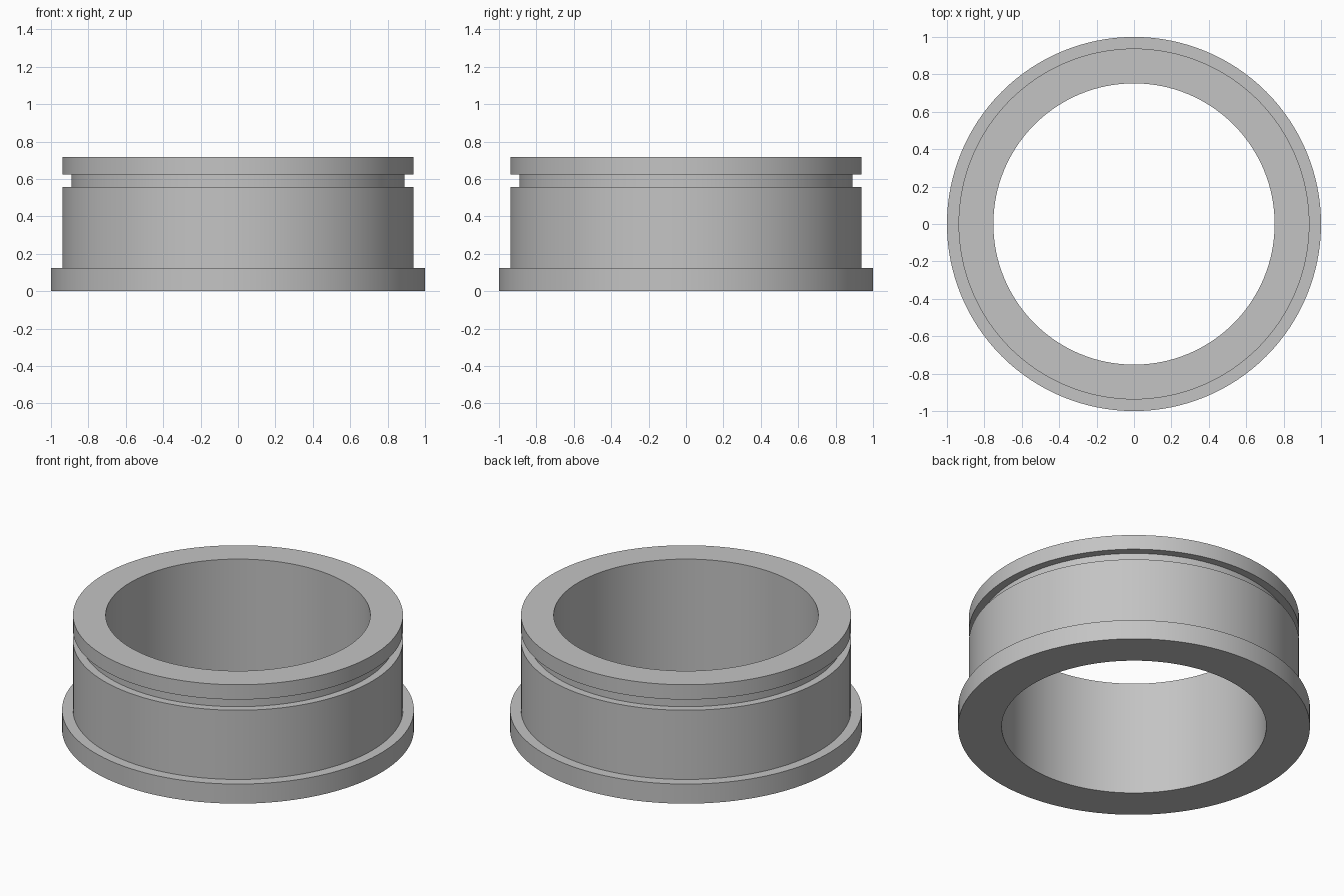
import bpy
import bmesh
from math import radians, tau
from mathutils import Matrix

cube = bpy.data.objects.get("Cube")
if cube:
    bpy.data.objects.remove(cube, do_unlink=True)

# Plain grey material
grey = bpy.data.materials.new("plain_grey")
grey.use_nodes = True
colour = (0.55, 0.55, 0.55, 1)
grey.diffuse_color = colour
grey.node_tree.nodes["Principled BSDF"].inputs["Base Color"].default_value = colour


def lathe(name, profile, segments=128):
    """Revolve a closed (radius, height) profile around the z axis."""
    bm = bmesh.new()
    rings = []
    for i in range(segments):
        turn = Matrix.Rotation(tau * i / segments, 3, "Z")
        rings.append([bm.verts.new(turn @ bm_point) for bm_point in
                      (Matrix.Identity(3) @ p for p in profile)])
    for i, ring in enumerate(rings):
        following = rings[(i + 1) % segments]
        for j in range(len(profile)):
            k = (j + 1) % len(profile)
            bm.faces.new((ring[j], following[j], following[k], ring[k]))
    bmesh.ops.recalc_face_normals(bm, faces=bm.faces)
    mesh = bpy.data.meshes.new(name)
    bm.to_mesh(mesh)
    bm.free()
    mesh.materials.append(grey)
    obj = bpy.data.objects.new(name, mesh)
    bpy.context.collection.objects.link(obj)
    bpy.ops.object.select_all(action="DESELECT")
    obj.select_set(True)
    bpy.context.view_layer.objects.active = obj
    bpy.ops.object.shade_smooth_by_angle(angle=radians(30))
    return obj


# Radii and heights of the flanged collar
bore, groove, body, flange = 0.752, 0.89, 0.938, 1.0
flange_top, groove_bottom, groove_top, top = 0.123, 0.557, 0.624, 0.717

# Cross-section: flange, body wall, retaining groove, top lip, bore
section = [
    (bore, 0), (flange, 0), (flange, flange_top), (body, flange_top),
    (body, groove_bottom), (groove, groove_bottom),
    (groove, groove_top), (body, groove_top), (body, top), (bore, top),
]
from mathutils import Vector
lathe("flanged_collar", [Vector((r, 0, z)) for r, z in section])
